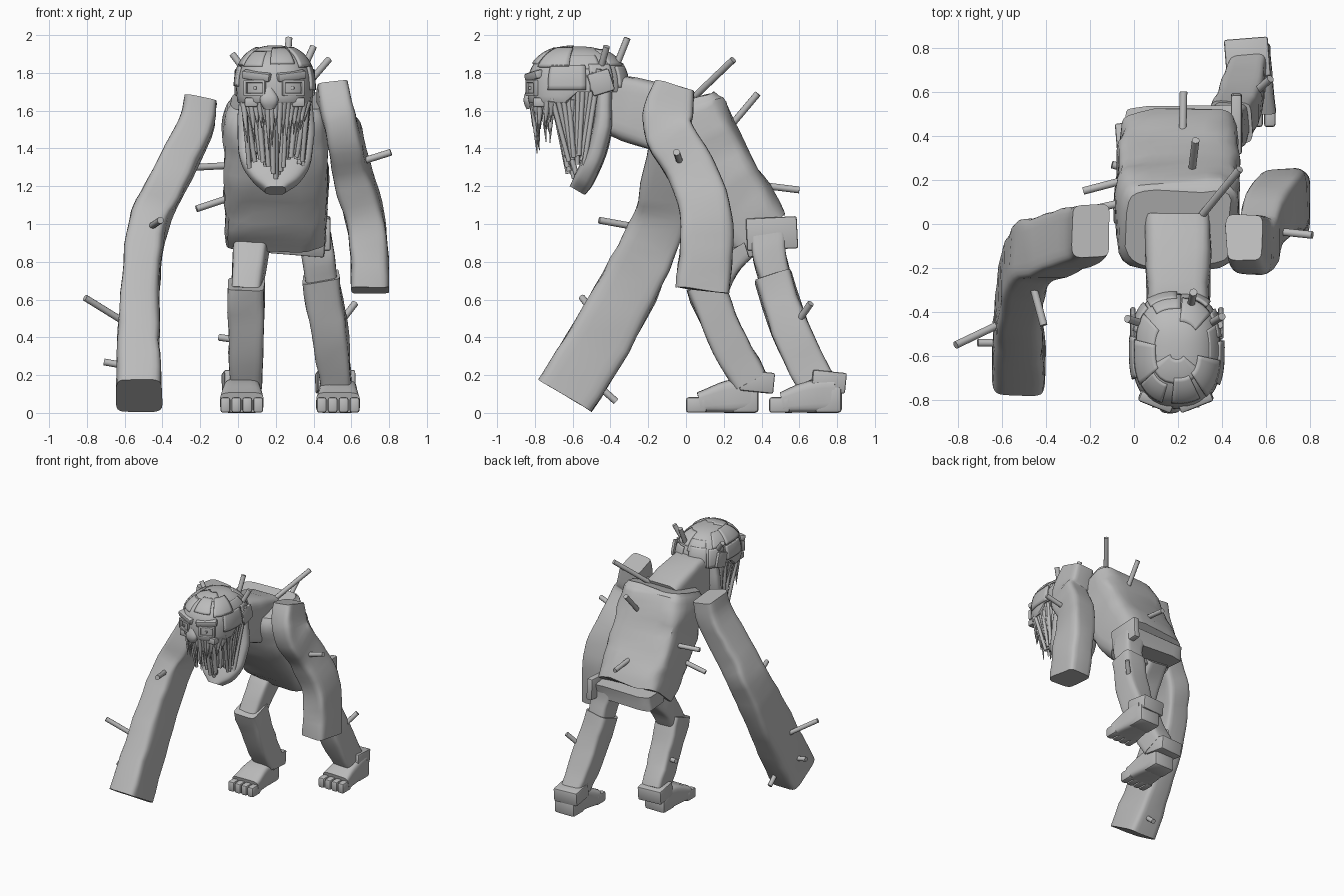
import bpy, bmesh, math, random
from mathutils import Vector, noise

random.seed(4)
if "Cube" in bpy.data.objects:
    bpy.data.objects.remove(bpy.data.objects["Cube"])

stone = bpy.data.materials.new("stone_grey")
stone.use_nodes = True
stone.diffuse_color = (0.5, 0.5, 0.5, 1)
stone.node_tree.nodes["Principled BSDF"].inputs["Base Color"].default_value = (0.5, 0.5, 0.5, 1)


def finish(bm, name, angle=35):
    bmesh.ops.recalc_face_normals(bm, faces=bm.faces)
    mesh = bpy.data.meshes.new(name)
    bm.to_mesh(mesh)
    bm.free()
    mesh.materials.append(stone)
    obj = bpy.data.objects.new(name, mesh)
    bpy.context.collection.objects.link(obj)
    bpy.ops.object.select_all(action="DESELECT")
    obj.select_set(True)
    bpy.context.view_layer.objects.active = obj
    bpy.ops.object.shade_smooth_by_angle(angle=math.radians(angle))
    return obj


def spow(v, p):
    return math.copysign(abs(v) ** p, v)


def loft(name, stations, square=0.32, rough=0.012, steps=4, sides=24):
    """Soft square tube; each station is x, y, z, width, depth."""
    pts = [Vector(s) for s in stations]
    ext = [pts[0] * 2 - pts[1]] + pts + [pts[-1] * 2 - pts[-2]]
    path = []
    for i in range(1, len(ext) - 2):
        a, b, c, d = ext[i - 1:i + 3]
        for k in range(steps):
            t = k / steps
            path.append(0.5 * (2 * b + (c - a) * t + (2 * a - 5 * b + 4 * c - d) * t * t
                               + (3 * b - a - 3 * c + d) * t ** 3))
    path.append(pts[-1])
    centres = [Vector(p[:3]) for p in path]
    bm = bmesh.new()
    rings = []
    for i, p in enumerate(path):
        tan = (centres[min(i + 1, len(path) - 1)] - centres[max(i - 1, 0)]).normalized()
        u = Vector((1, 0, 0))
        u = (u - tan * u.dot(tan)).normalized()
        v = tan.cross(u)
        ring = []
        for k in range(sides):
            a = math.tau * (k + 0.5) / sides
            co = centres[i] + u * spow(math.cos(a), square) * p[3] / 2 + v * spow(math.sin(a), square) * p[4] / 2
            ring.append(bm.verts.new(co + noise.noise_vector(co * 7) * rough))
        rings.append(ring)
    for r, s in zip(rings, rings[1:]):
        for k in range(sides):
            bm.faces.new((r[k], r[(k + 1) % sides], s[(k + 1) % sides], s[k]))
    bm.faces.new(rings[0])
    bm.faces.new(rings[-1])
    return finish(bm, name)


def box(name, centre, size, rot=(0, 0, 0), bevel=0.01):
    bm = bmesh.new()
    bmesh.ops.create_cube(bm, size=1)
    bmesh.ops.scale(bm, vec=size, verts=bm.verts)
    bmesh.ops.bevel(bm, geom=bm.edges[:], offset=bevel, segments=2, affect="EDGES", profile=0.5)
    obj = finish(bm, name)
    obj.location, obj.rotation_euler = centre, rot
    return obj


def rod(name, a, b, r1, r2, sides=8):
    a, b = Vector(a), Vector(b)
    bm = bmesh.new()
    bmesh.ops.create_cone(bm, cap_ends=True, segments=sides, radius1=r1, radius2=r2, depth=(b - a).length)
    obj = finish(bm, name, 50)
    obj.location = (a + b) / 2
    obj.rotation_euler = (b - a).to_track_quat("Z", "Y").to_euler()
    return obj


# Body, neck and hips
loft("torso", [(0.2, -0.02, 1.65, 0.47, 0.35), (0.2, 0.005, 1.57, 0.55, 0.43), (0.2, 0.1, 1.35, 0.56, 0.44),
               (0.2, 0.25, 1.12, 0.55, 0.41), (0.2, 0.37, 0.95, 0.53, 0.36)], 0.4, 0.025)
loft("neck", [(0.2, -0.5, 1.64, 0.26, 0.28), (0.2, -0.3, 1.61, 0.29, 0.34), (0.2, 0.0, 1.52, 0.3, 0.36)])
loft("hip_belt", [(0.22, 0.43, 1.0, 0.52, 0.22), (0.22, 0.42, 0.89, 0.52, 0.21)], 0.25, 0.02)
box("belt_left_plate", (0.465, 0.455, 0.95), (0.05, 0.27, 0.17), (0.05, 0, 0))
box("belt_front_flap", (0.29, 0.33, 0.89), (0.34, 0.03, 0.11), (0.3, 0.08, 0))

# Arms: the left hangs, the right reaches the ground
loft("left_arm", [(0.5, -0.06, 1.73, 0.16, 0.21), (0.52, -0.09, 1.6, 0.18, 0.26), (0.56, -0.09, 1.48, 0.18, 0.26),
                  (0.6, 0.03, 1.29, 0.2, 0.26), (0.66, 0.1, 1.08, 0.21, 0.27), (0.69, 0.11, 0.88, 0.2, 0.28),
                  (0.7, 0.085, 0.65, 0.2, 0.28)])
loft("right_arm", [(-0.195, -0.03, 1.66, 0.17, 0.24), (-0.23, -0.05, 1.5, 0.19, 0.26), (-0.37, -0.1, 1.22, 0.2, 0.27),
                   (-0.465, -0.14, 1.02, 0.2, 0.28), (-0.51, -0.26, 0.75, 0.2, 0.31),
                   (-0.525, -0.45, 0.4, 0.22, 0.33), (-0.525, -0.64, 0.09, 0.24, 0.33)])


# Legs with cuffs, feet and toes
def leg(side, hip, knee, ankle, toe_x, toe_y, cuff):
    hip, knee, ankle = Vector(hip), Vector(knee), Vector(ankle)
    low = knee.lerp(ankle, 0.1)
    loft(side + "_thigh", [(*hip, 0.18, 0.19), (*hip.lerp(knee, 0.5), 0.17, 0.18), (*low, 0.15, 0.16)])
    mid = knee.lerp(ankle, 0.5)
    loft(side + "_shin", [(*knee, 0.19, 0.2), (mid.x, mid.y - 0.02, mid.z, 0.19, 0.2), (*ankle, 0.17, 0.19)])
    box(side + "_ankle_cuff", (*cuff, 0.165), (0.2, 0.18, 0.11), (-0.1, 0, 0.08))
    box(side + "_heel", (toe_x, toe_y + 0.31, 0.07), (0.18, 0.15, 0.14), bevel=0.02)
    loft(side + "_foot", [(toe_x, toe_y + 0.35, 0.095, 0.18, 0.18), (toe_x, toe_y + 0.22, 0.085, 0.2, 0.17),
                          (toe_x, toe_y + 0.07, 0.055, 0.23, 0.11)], 0.4, 0.005)
    for i in range(4):
        box(side + "_toe", (toe_x + (i - 1.5) * 0.058, toe_y + 0.055, 0.042), (0.053, 0.11, 0.082), bevel=0.014)


leg("right", (0.08, 0.33, 0.93), (0.045, 0.1, 0.68), (0.04, 0.34, 0.17), 0.02, 0.0, (0.02, 0.37))
leg("left", (0.41, 0.43, 0.93), (0.44, 0.46, 0.72), (0.52, 0.68, 0.17), 0.53, 0.44, (0.515, 0.75))


# Skull with overlapping plates; the lip hangs lower than the sides
def skull_point(az, el, grow=0.0):
    flat = spow(math.cos(el), 0.82)
    x = 0.195 + (0.205 + grow) * flat * spow(math.cos(az), 0.78)
    y = -0.575 + (0.265 + grow) * flat * spow(math.sin(az), 0.78)
    z = 1.715 + (0.225 + grow) * spow(math.sin(el), 0.82)
    return Vector((x, y, max(z, 1.64 if y < -0.62 else 1.7)))


def skull_patch(name, az0, az1, el0, el1, grow, thick=0.018):
    n = 8
    bm = bmesh.new()
    grid = [[bm.verts.new(skull_point(math.radians(az0 + (az1 - az0) * i / n),
                                      math.radians(el0 + (el1 - el0) * j / n), grow))
             for j in range(n + 1)] for i in range(n + 1)]
    for i in range(n):
        for j in range(n):
            bm.faces.new((grid[i][j], grid[i + 1][j], grid[i + 1][j + 1], grid[i][j + 1]))
    obj = finish(bm, name)
    mod = obj.modifiers.new("Thickness", "SOLIDIFY")
    mod.thickness, mod.offset = thick, 1
    mod.use_even_offset = False


bm = bmesh.new()
bmesh.ops.create_uvsphere(bm, u_segments=40, v_segments=28, radius=1)
for v in bm.verts:
    v.co = skull_point(math.atan2(v.co.y, v.co.x), math.asin(max(-1, min(1, v.co.z))))
finish(bm, "skull")

for i in range(8):
    az = i * 45 + random.uniform(-14, 6)
    skull_patch("skull_plate", az, az + random.uniform(32, 48), random.uniform(18, 32), random.uniform(45, 70),
                random.uniform(-0.014, -0.004))
for i in range(6):
    az = -30 + i * 40
    skull_patch("side_plate", az, az + random.uniform(28, 44), random.uniform(-4, 4), random.uniform(24, 32),
                random.uniform(-0.01, 0))
skull_patch("crown_plate", 200, 330, 60, 84, -0.012)

# Face
for s in (-1, 1):
    x, turn = 0.19 + s * 0.1, s * 0.38
    box("brow", (0.19 + s * 0.09, -0.805, 1.785), (0.16, 0.05, 0.045), (0.2, -s * 0.12, turn))
    for dx, dz, w, h in ((0, 0.035, 0.11, 0.016), (0, -0.035, 0.11, 0.016), (0.05, 0, 0.016, 0.08), (-0.05, 0, 0.016, 0.08)):
        box("eye_frame", (x + dx, -0.815 + dx * math.tan(turn), 1.72 + dz), (w, 0.03, h), (0, 0, turn), 0.004)
    box("pupil", (x, -0.824, 1.72), (0.016, 0.02, 0.016), bevel=0.003)
    box("cheek", (0.195 + s * 0.125, -0.75, 1.645), (0.07, 0.12, 0.05))
    box("ear_plate", (0.195 + s * 0.2, -0.45, 1.75), (0.025, 0.12, 0.12), (0.3, 0, 0))
loft("nose", [(0.165, -0.82, 1.72, 0.04, 0.04), (0.165, -0.83, 1.66, 0.1, 0.06), (0.165, -0.82, 1.615, 0.06, 0.05)], 0.8, 0.004)
loft("jaw", [(0.2, -0.43, 1.74, 0.36, 0.09), (0.2, -0.44, 1.52, 0.41, 0.1), (0.2, -0.49, 1.34, 0.38, 0.11),
             (0.2, -0.54, 1.24, 0.27, 0.11), (0.2, -0.575, 1.18, 0.11, 0.09)], 0.6, 0.008)

# Fangs along the upper lip
for i in range(17):
    t = i / 8 - 1
    top = Vector((0.2 + 0.17 * t, -0.81 + 0.1 * t * t, 1.65))
    drop = random.uniform(0.13, 0.29) * (1 - 0.2 * abs(t))
    rod("fang", top, top + Vector((-0.02 * t, random.uniform(-0.015, 0.03), -drop)), 0.021, 0.002)

# Strands filling the open mouth
for i in range(19):
    t = i / 9 - 1
    rod("front_strand", (0.2 + 0.17 * t, -0.7 + 0.1 * t * t, 1.66),
        (0.2 + 0.12 * t, -0.6 + random.uniform(-0.03, 0.02), 1.22 + 0.18 * abs(t) + random.uniform(0, 0.05)), 0.018, 0.013)
for s in (-1, 1):
    for i in range(10):
        t = i / 9
        rod("side_strand", (0.2 + s * (0.19 - 0.02 * t), -0.46 - 0.25 * t, 1.82 - 0.15 * t),
            (0.2 + s * (0.14 - 0.015 * (i % 3)), -0.54 - 0.08 * t, 1.29 + 0.08 * random.random()), 0.015, 0.013)

# Sticks driven into the body
sticks = [
    ((0.3, 0.03, 1.66), (0.48, 0.25, 1.87)), ((0.26, 0.22, 1.5), (0.28, 0.38, 1.69)),
    ((0.22, 0.36, 1.21), (0.225, 0.6, 1.18)), ((-0.04, 0.2, 1.31), (-0.23, 0.15, 1.3)),
    ((-0.04, 0.1, 1.14), (-0.22, 0.06, 1.08)), ((0.62, -0.03, 1.32), (0.81, -0.05, 1.38)),
    ((-0.47, -0.24, 0.98), (-0.41, -0.46, 1.02)), ((-0.6, -0.45, 0.48), (-0.81, -0.55, 0.61)),
    ((-0.6, -0.54, 0.25), (-0.71, -0.54, 0.27)), ((-0.5, -0.46, 0.14), (-0.5, -0.37, 0.06)),
    ((0.52, 0.57, 0.45), (0.62, 0.66, 0.58)), ((-0.03, 0.25, 0.39), (-0.1, 0.27, 0.4)),
    ((0.26, -0.36, 1.86), (0.27, -0.31, 1.985)), ((0.35, -0.45, 1.83), (0.4, -0.42, 1.94)),
    ((0.03, -0.45, 1.82), (-0.03, -0.43, 1.9))]
for a, b in sticks:
    rod("stick", a, b, 0.018, 0.018, 10)
